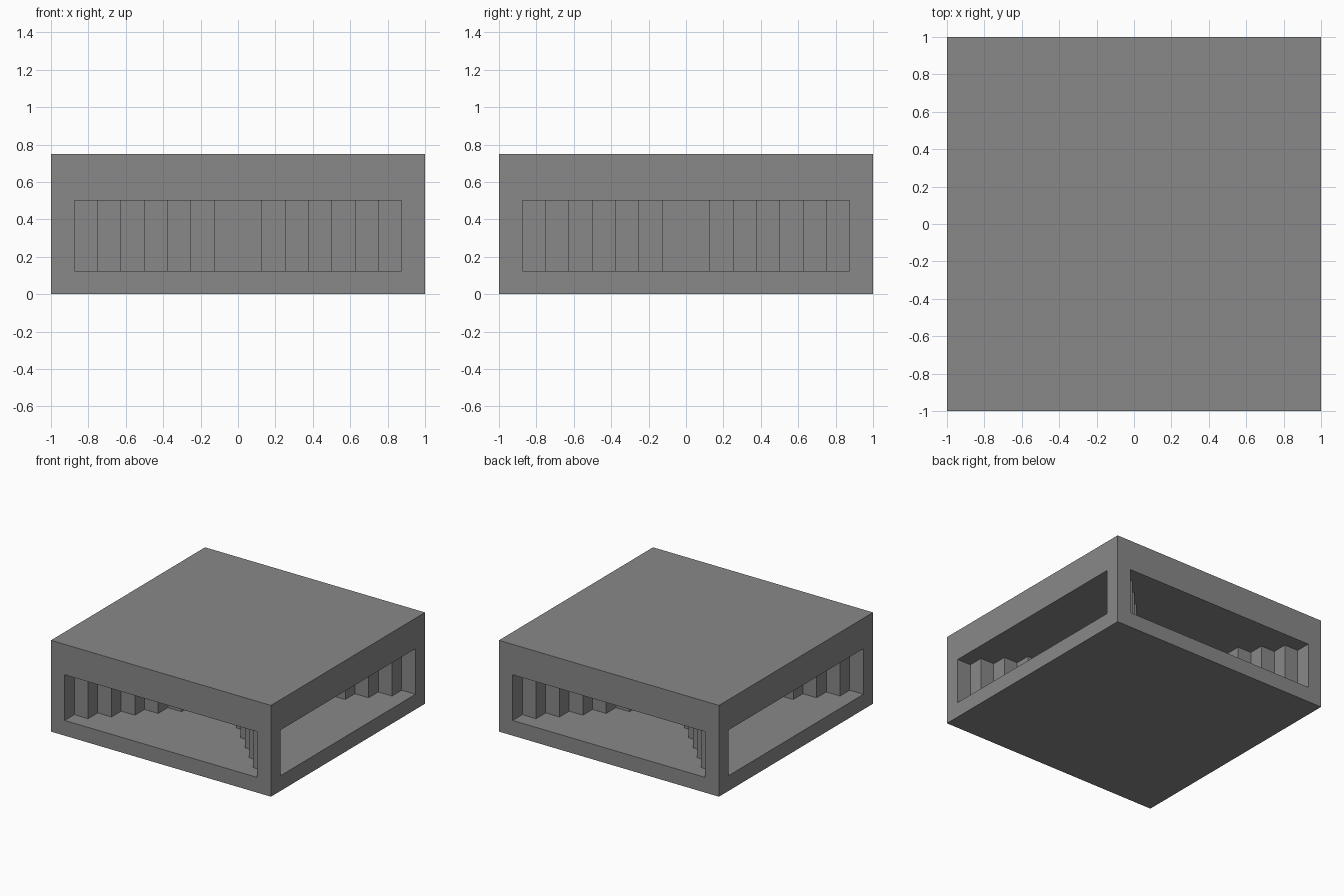
import bpy
import bmesh
from math import pi
from mathutils import Matrix, Vector

cube = bpy.data.objects.get("Cube")
if cube:
    bpy.data.objects.remove(cube, do_unlink=True)

STEP = 0.125      # width and depth of one stair-step
HEIGHT = 0.75
FLOOR, CEILING = STEP, 0.5
STEPS = 7

grey = bpy.data.materials.new("stone grey")
colour = (0.25, 0.25, 0.25, 1)
grey.diffuse_color = colour
grey.use_nodes = True
grey.node_tree.nodes["Principled BSDF"].inputs["Base Color"].default_value = colour

bm = bmesh.new()


def face(points, turn):
    bm.faces.new([bm.verts.new(turn @ Vector(p)) for p in points])


def add_side(turn):
    """One outer side: a frame around an opening that narrows in steps to the core."""
    edge = 1 - STEP
    outer = [(-1, -1, 0), (1, -1, 0), (1, -1, HEIGHT), (-1, -1, HEIGHT)]
    inner = [(-edge, -1, FLOOR), (edge, -1, FLOOR),
             (edge, -1, CEILING), (-edge, -1, CEILING)]
    for i in range(4):
        j = (i + 1) % 4
        face([outer[i], outer[j], inner[j], inner[i]], turn)

    # Stepped plan of the recess, left half then its mirror
    left = []
    for k in range(STEPS):
        x, y = -edge + k * STEP, -1 + k * STEP
        left += [(x, y), (x, y + STEP)]
    plan = left + [(-x, y) for x, y in reversed(left)]

    face([(x, y, FLOOR) for x, y in reversed(plan)], turn)
    face([(x, y, CEILING) for x, y in plan], turn)
    for a, b in zip(plan, plan[1:]):
        face([(*a, FLOOR), (*b, FLOOR), (*b, CEILING), (*a, CEILING)], turn)


# Four identical sides
for quarter in range(4):
    add_side(Matrix.Rotation(quarter * pi / 2, 4, 'Z'))

# Roof and underside
square = [(-1, -1), (1, -1), (1, 1), (-1, 1)]
face([(x, y, HEIGHT) for x, y in square], Matrix())
face([(x, y, 0) for x, y in reversed(square)], Matrix())

bmesh.ops.remove_doubles(bm, verts=bm.verts, dist=0.0001)

mesh = bpy.data.meshes.new("stepped_block")
bm.to_mesh(mesh)
bm.free()
mesh.materials.append(grey)
block = bpy.data.objects.new("stepped_block", mesh)
bpy.context.collection.objects.link(block)
